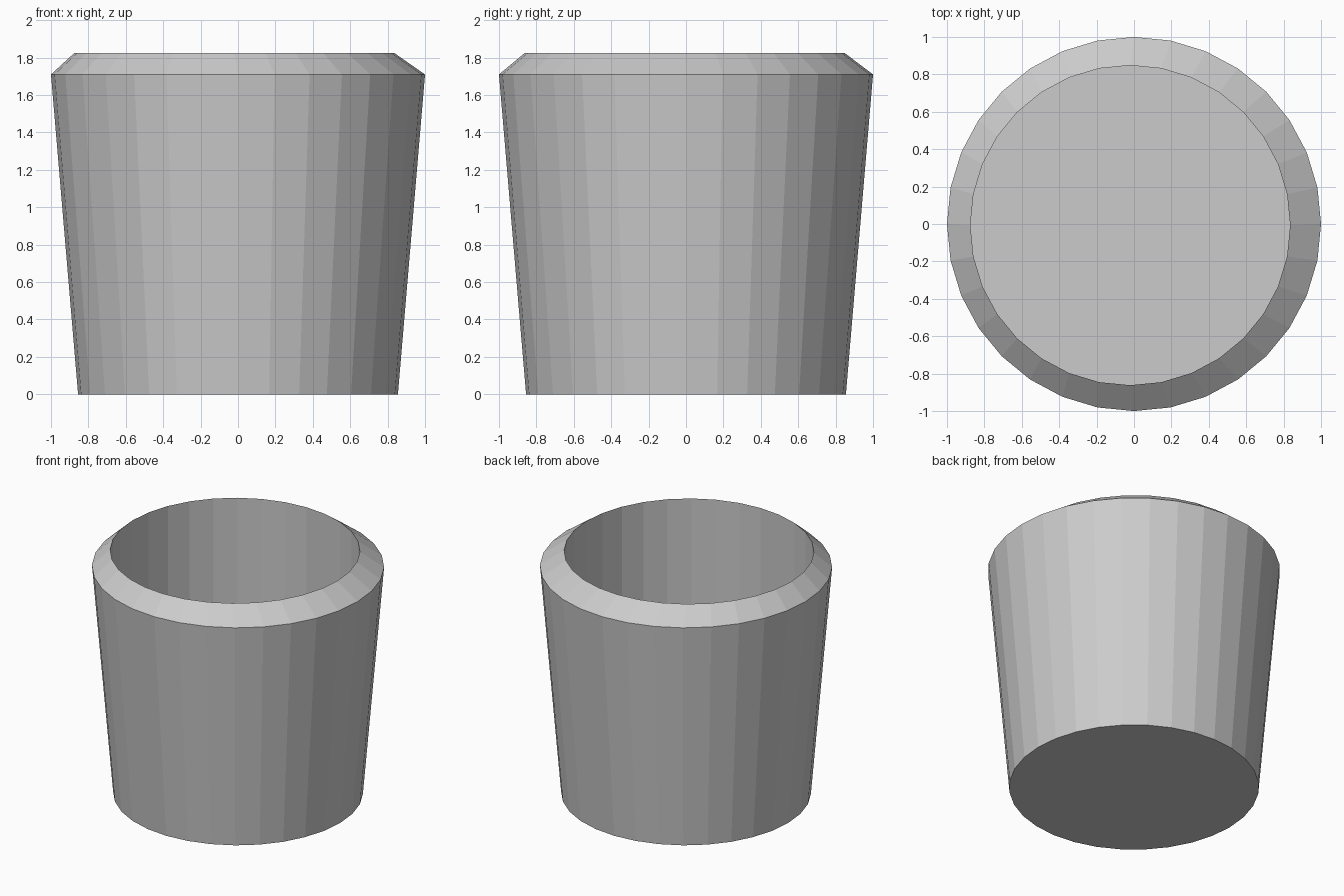
import bpy, bmesh
from math import sin, cos, pi

if "Cube" in bpy.data.objects:
    bpy.data.objects.remove(bpy.data.objects["Cube"])

SIDES = 32
# Rings of the cup: radius, height, centre x, centre y
RINGS = [
    (0.855, 0.00, 0.0, 0.0),       # base
    (1.00, 1.71, 0.0, 0.0),        # widest edge
    (0.855, 1.825, -0.02, -0.007),  # lip of the opening
    (0.855, 0.36, -0.02, -0.007),   # inner floor
]

bm = bmesh.new()


def ring(r, z, cx, cy):
    return [bm.verts.new((cx + r * cos(2 * pi * i / SIDES),
                          cy + r * sin(2 * pi * i / SIDES), z))
            for i in range(SIDES)]


rings = [ring(*p) for p in RINGS]

# Outer wall, bevelled rim and inner wall
for a, b in zip(rings, rings[1:]):
    for i in range(SIDES):
        j = (i + 1) % SIDES
        bm.faces.new((a[i], a[j], b[j], b[i]))

# Underside and inner floor
bm.faces.new(rings[0][::-1])
bm.faces.new(rings[-1])
bmesh.ops.recalc_face_normals(bm, faces=bm.faces[:])

mesh = bpy.data.meshes.new("cup")
bm.to_mesh(mesh)
bm.free()
bpy.context.collection.objects.link(bpy.data.objects.new("cup", mesh))
